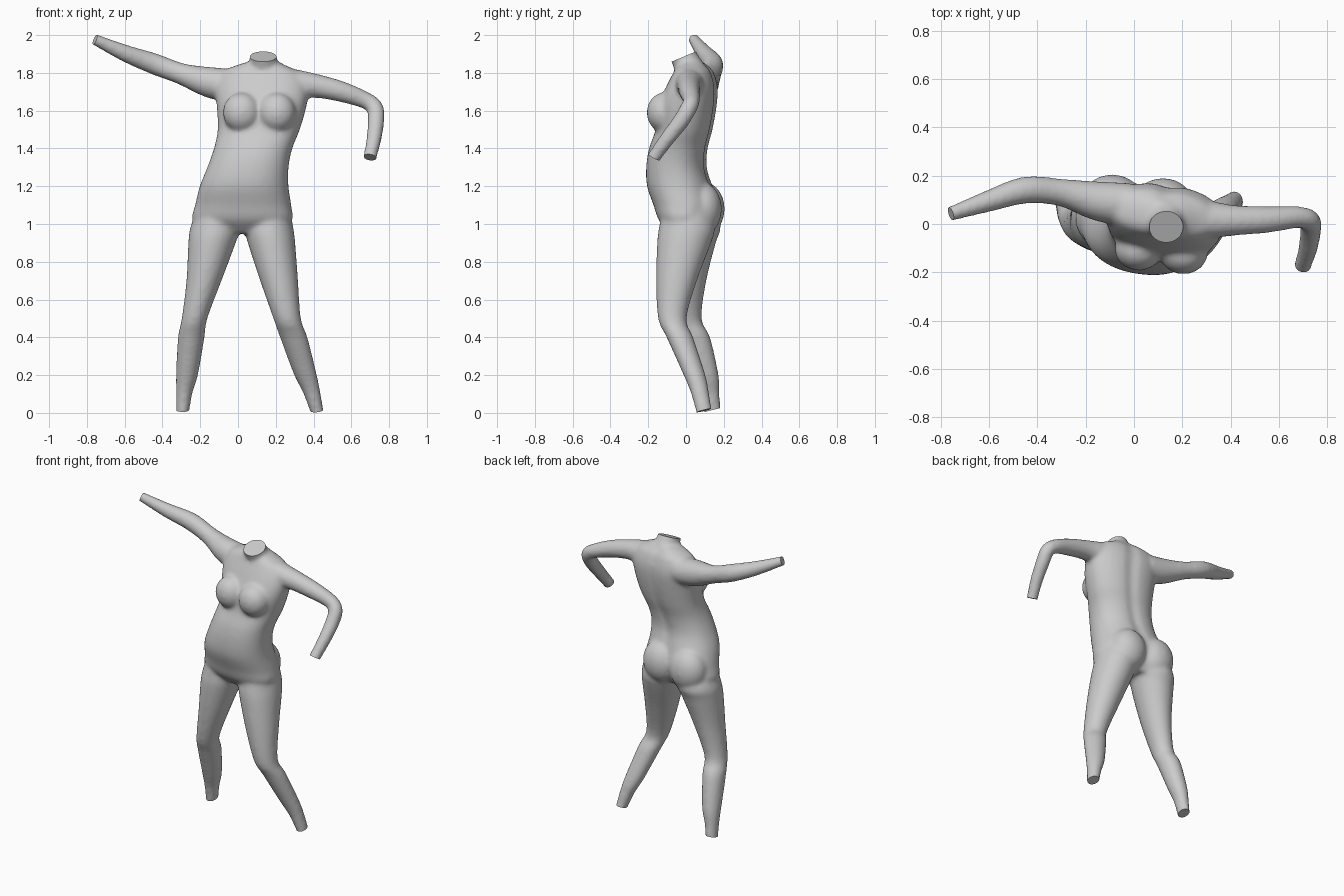
import bpy, bmesh, math
from mathutils import Vector, Matrix

if "Cube" in bpy.data.objects:
    bpy.data.objects.remove(bpy.data.objects["Cube"])

bm = bmesh.new()


def spline(rows, sub=4):
    """Catmull-Rom interpolation of rows of numbers."""
    rows = [Vector(r) for r in rows]
    rows = [2 * rows[0] - rows[1]] + rows + [2 * rows[-1] - rows[-2]]
    out = []
    for i in range(1, len(rows) - 2):
        p0, p1, p2, p3 = rows[i - 1:i + 3]
        for k in range(sub):
            t = k / sub
            out.append(0.5 * (2 * p1 + (p2 - p0) * t + (2 * p0 - 5 * p1 + 4 * p2 - p3) * t * t
                              + (3 * p1 - p0 - 3 * p2 + p3) * t ** 3))
    return out + [rows[-2]]


def skin(rings):
    """Bridge rings of points into one closed tube."""
    rings = [[bm.verts.new(p) for p in r] for r in rings]
    n = len(rings[0])
    faces = [bm.faces.new((a[i], a[(i + 1) % n], b[(i + 1) % n], b[i]))
             for a, b in zip(rings, rings[1:]) for i in range(n)]
    faces += [bm.faces.new(rings[0]), bm.faces.new(rings[-1])]
    bmesh.ops.recalc_face_normals(bm, faces=faces)


def level_loft(rows, yaw=0.0, power=1.0, groove=0.0, n=32):
    """Horizontal sections given as z, x0, x1, y0, y1."""
    rot = Matrix.Rotation(yaw, 3, 'Z')
    rings = []
    for z, x0, x1, y0, y1 in spline(rows):
        ring = []
        for i in range(n):
            a = math.tau * i / n
            c, s = math.cos(a), math.sin(a)
            u = math.copysign(abs(c) ** power, c) * ((x1 - x0) / 2 + 0.003)
            v = math.copysign(abs(s) ** power, s) * ((y1 - y0) / 2 + 0.003)
            if s > 0:
                v -= groove * math.exp(-(u / 0.035) ** 2)
            ring.append(rot @ Vector((u, v, 0)) + Vector(((x0 + x1) / 2, (y0 + y1) / 2, z)))
        rings.append(ring)
    skin(rings)


def limb(rows, n=24):
    """Round tube along points given as x, y, z, radius."""
    pts = spline(rows)
    rings, side = [], Vector((0, 1, 0))
    for i, p in enumerate(pts):
        d = (pts[min(i + 1, len(pts) - 1)].xyz - pts[max(i - 1, 0)].xyz).normalized()
        side = (side - d * side.dot(d)).normalized()
        up = d.cross(side)
        rings.append([p.xyz + (p.w + 0.004) * (side * math.cos(math.tau * k / n)
                      + up * math.sin(math.tau * k / n)) for k in range(n)])
    skin(rings)


def bulge(centre, radii):
    m = Matrix.Translation(centre) @ Matrix.Diagonal((*radii, 1))
    bmesh.ops.create_uvsphere(bm, u_segments=24, v_segments=16, radius=1, matrix=m)


# Torso, slightly twisted
level_loft([(1.86, .06, .21, -.03, .09), (1.835, -.02, .26, -.045, .115),
            (1.80, -.09, .33, -.06, .14), (1.72, -.12, .37, -.10, .16),
            (1.62, -.11, .36, -.14, .155), (1.5, -.105, .325, -.155, .135),
            (1.4, -.125, .285, -.19, .11), (1.3, -.16, .265, -.205, .105),
            (1.2, -.20, .265, -.20, .135), (1.1, -.225, .28, -.165, .165),
            (1.02, -.24, .285, -.135, .15), (.95, -.17, .22, -.07, .11)],
           yaw=-0.14, power=0.88, groove=0.014)

# Neck
limb([(.14, .07, 1.70, .085), (.138, .03, 1.80, .078), (.134, -.005, 1.87, .068), (.13, -.035, 1.94, .068)])

# Chest and seat
for x, y in ((.02, -.105), (.205, -.12)):
    bulge((x, y, 1.59), (.10, .088, .105))
for x, y in ((-.09, .10), (.12, .085)):
    bulge((x, y, 1.08), (.125, .105, .14))

# Legs
level_loft([(1.08, .06, .27, -.12, .13), (.98, .04, .29, -.14, .15), (.9, .055, .30, -.15, .13),
            (.7, .12, .315, -.155, .055), (.5, .19, .33, -.145, 0), (.4, .225, .365, -.10, .035),
            (.2, .30, .415, -.01, .10), (.1, .35, .435, .03, .12), (-.05, .405, .46, .07, .145)])
level_loft([(1.08, -.21, 0, -.10, .15), (.98, -.25, .01, -.11, .18), (.9, -.26, -.015, -.115, .155),
            (.7, -.27, -.09, -.10, .105), (.5, -.295, -.165, -.07, .08), (.4, -.315, -.18, -.03, .125),
            (.2, -.325, -.215, .045, .17), (.1, -.325, -.245, .08, .175), (-.05, -.325, -.27, .11, .185)])

# Arms: one stretched out, one bent at the elbow
limb([(-.02, .08, 1.73, .085), (-.15, .095, 1.75, .078), (-.3, .13, 1.795, .053), (-.45, .14, 1.85, .052),
      (-.6, .095, 1.905, .041), (-.75, .045, 1.973, .027), (-.81, .025, 2.0, .027)])
limb([(.26, .02, 1.74, .085), (.4, .015, 1.733, .061), (.55, .018, 1.70, .051), (.68, .028, 1.652, .041),
      (.727, .012, 1.61, .041), (.73, -.03, 1.54, .040), (.72, -.1, 1.45, .036),
      (.70, -.165, 1.36, .032), (.69, -.20, 1.31, .032)])

# Fuse everything into one smooth skin
mesh = bpy.data.meshes.new("body")
bm.to_mesh(mesh)
bm.free()
body = bpy.data.objects.new("body", mesh)
bpy.context.collection.objects.link(body)
bpy.context.view_layer.objects.active = body
body.select_set(True)
remesh = body.modifiers.new("fuse", 'REMESH')
remesh.mode = 'VOXEL'
remesh.voxel_size = 0.012
smooth = body.modifiers.new("soften", 'SMOOTH')
smooth.factor = 0.5
smooth.iterations = 9
for name in ("fuse", "soften"):
    bpy.ops.object.modifier_apply(modifier=name)

# Flat cut ends at neck, wrists and ankles
bm = bmesh.new()
bm.from_mesh(body.data)
for point, normal in (((.133, -.015, 1.885), (0, -.42, 1)),
                      ((-.757, .043, 1.977), (-.9, -.28, .35)),
                      ((.70, -.17, 1.353), (-.15, -.5, -.9)),
                      ((.425, .10, .015), (.1, .25, -1)),
                      ((-.298, .14, .015), (0, .25, -1))):
    p = Vector(point)
    near = [v for v in bm.verts if (v.co - p).length < 0.13]
    edges = {e for v in near for e in v.link_edges}
    faces = {f for v in near for f in v.link_faces}
    bmesh.ops.bisect_plane(bm, geom=near + list(edges) + list(faces), plane_co=p,
                           plane_no=Vector(normal).normalized(), clear_outer=True)
    bmesh.ops.holes_fill(bm, edges=[e for e in bm.edges if e.is_boundary], sides=0)
bmesh.ops.recalc_face_normals(bm, faces=bm.faces)
bm.to_mesh(body.data)
bm.free()
bpy.ops.object.shade_smooth_by_angle(angle=math.radians(40))
